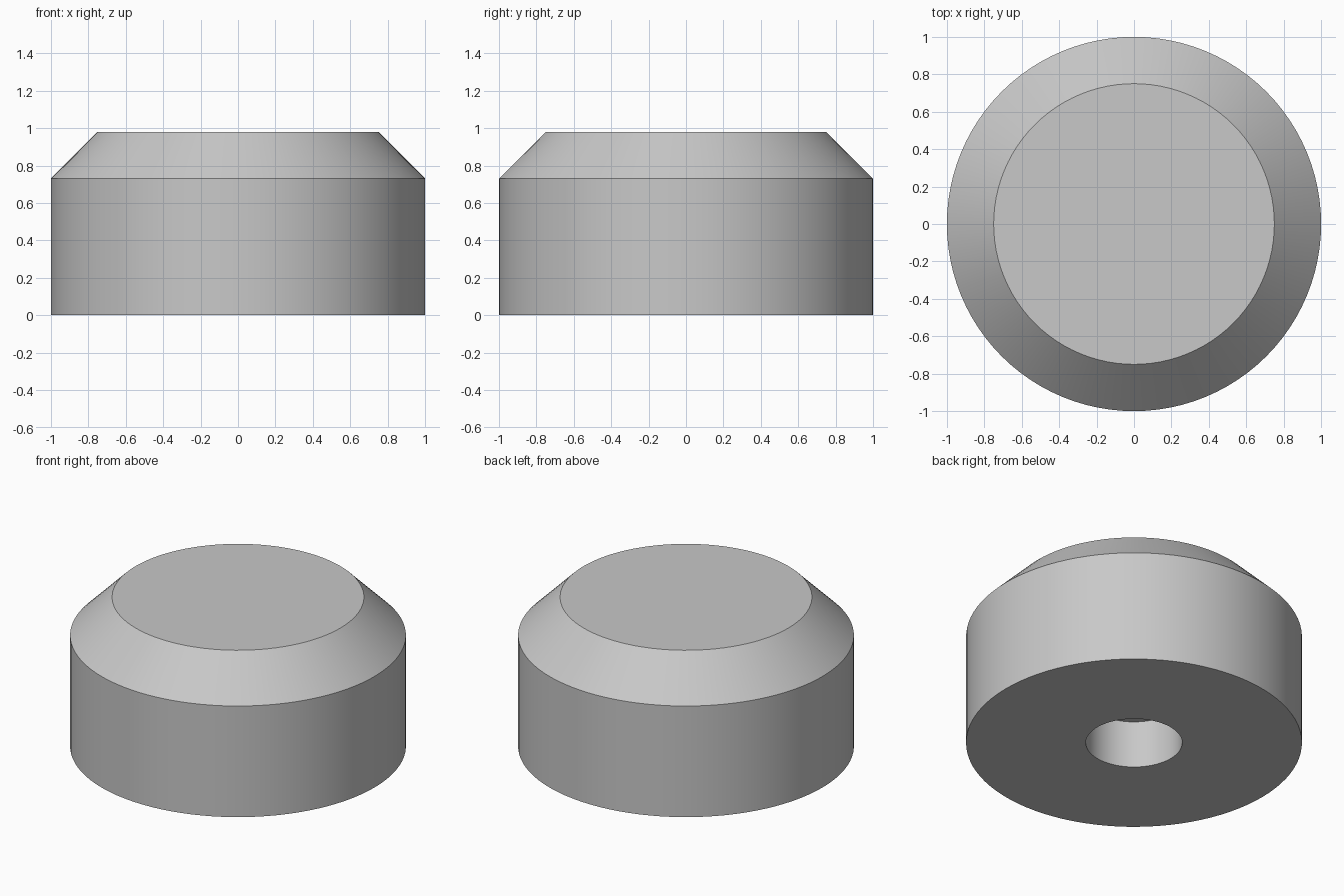
import bpy
import bmesh
import math

cube = bpy.data.objects.get("Cube")
if cube:
    bpy.data.objects.remove(cube, do_unlink=True)

SEGMENTS = 96

# Single light grey material
grey = bpy.data.materials.new("light_grey")
grey.use_nodes = True
colour = (0.58, 0.58, 0.58, 1)
grey.diffuse_color = colour
grey.node_tree.nodes["Principled BSDF"].inputs["Base Color"].default_value = colour


def lathe(name, profile, material):
    """Turn a (radius, height) profile around z, capping both ends."""
    bm = bmesh.new()
    rings = []
    for radius, z in profile:
        rings.append([bm.verts.new((radius * math.cos(a), radius * math.sin(a), z))
                      for a in (math.tau * i / SEGMENTS for i in range(SEGMENTS))])
    for lower, upper in zip(rings, rings[1:]):
        for i in range(SEGMENTS):
            j = (i + 1) % SEGMENTS
            bm.faces.new((lower[i], lower[j], upper[j], upper[i]))
    bm.faces.new(rings[0])
    bm.faces.new(rings[-1])
    bmesh.ops.recalc_face_normals(bm, faces=bm.faces)
    mesh = bpy.data.meshes.new(name)
    bm.to_mesh(mesh)
    bm.free()
    mesh.materials.append(material)
    obj = bpy.data.objects.new(name, mesh)
    bpy.context.collection.objects.link(obj)
    return obj


# Chamfered round foot: blind hole ceiling, hole wall, base, side, chamfer, top
foot = lathe("round_foot", [
    (0.287, 0.31),
    (0.287, 0),
    (1, 0),
    (1, 0.73),
    (0.75, 0.98),
], grey)

# Smooth round walls with crisp rims
bpy.ops.object.select_all(action="DESELECT")
foot.select_set(True)
bpy.context.view_layer.objects.active = foot
bpy.ops.object.shade_smooth_by_angle(angle=math.radians(30))
